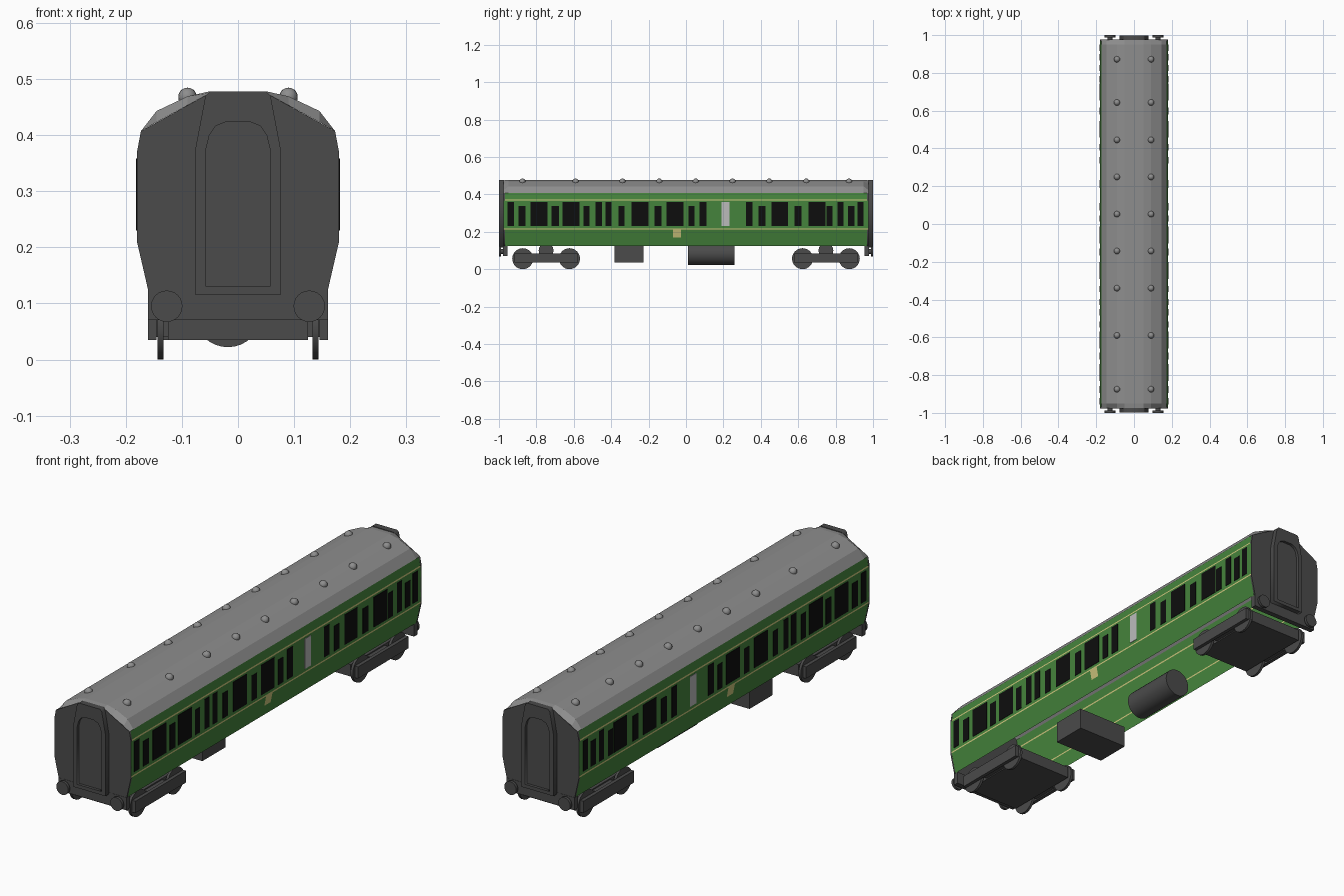
import bpy, bmesh, math
from mathutils import Matrix

if "Cube" in bpy.data.objects:
    bpy.data.objects.remove(bpy.data.objects["Cube"])


def material(name, r, g, b):
    m = bpy.data.materials.new(name)
    m.diffuse_color = (r, g, b, 1)
    m.use_nodes = True
    m.node_tree.nodes["Principled BSDF"].inputs["Base Color"].default_value = m.diffuse_color
    return m


GREEN = material("green_paint", 0.06, 0.23, 0.045)
YELLOW = material("yellow_lining", 0.6, 0.55, 0.2)
ROOF = material("roof_grey", 0.27, 0.27, 0.27)
DARK = material("dark_grey", 0.07, 0.07, 0.07)
GLASS = material("dark_glass", 0.004, 0.004, 0.004)
PALE = material("pale_glass", 0.5, 0.5, 0.5)


def finish(name, bm, mats, smooth=False):
    bmesh.ops.recalc_face_normals(bm, faces=bm.faces)
    me = bpy.data.meshes.new(name)
    bm.to_mesh(me)
    bm.free()
    for m in mats:
        me.materials.append(m)
    ob = bpy.data.objects.new(name, me)
    bpy.context.collection.objects.link(ob)
    if smooth:
        bpy.ops.object.select_all(action='DESELECT')
        ob.select_set(True)
        bpy.context.view_layer.objects.active = ob
        bpy.ops.object.shade_smooth_by_angle(angle=math.radians(35))
    return ob


def add_box(bm, x0, x1, y0, y1, z0, z1):
    m = Matrix.Translation(((x0 + x1) / 2, (y0 + y1) / 2, (z0 + z1) / 2)) @ \
        Matrix.Diagonal((x1 - x0, y1 - y0, z1 - z0, 1))
    bmesh.ops.create_cube(bm, size=1, matrix=m)


def box(name, dims, mat):
    bm = bmesh.new()
    add_box(bm, *dims)
    return finish(name, bm, [mat])


def add_cyl(bm, centre, r, length, axis, seg=32):
    rot = Matrix.Rotation(math.pi / 2, 4, 'Y' if axis == 'x' else 'X')
    bmesh.ops.create_cone(bm, cap_ends=True, segments=seg, radius1=r, radius2=r,
                          depth=length, matrix=Matrix.Translation(centre) @ rot)


def loft(name, rings, mats, pick=lambda i: 0):
    # rings: list of (y, [(x, z), ...]) sections joined into an open skin
    bm = bmesh.new()
    rows = [[bm.verts.new((x, y, z)) for x, z in pts] for y, pts in rings]
    for a, b in zip(rows, rows[1:]):
        for i in range(len(a) - 1):
            bm.faces.new((a[i], a[i + 1], b[i + 1], b[i])).material_index = pick(i)
    return finish(name, bm, mats)


def mirrored(half):
    return half + [(-x, z) for x, z in reversed(half)]


END = 0.975

# body sides: open-bottomed skin with two yellow lining strips
side = [(0.16, 0.123), (0.18, 0.212), (0.18, 0.218), (0.18, 0.366), (0.179, 0.372), (0.173, 0.407)]
for s, label in ((1, "right"), (-1, "left")):
    pts = [(s * x, z) for x, z in side]
    loft("side_wall_" + label, [(-END, pts), (END, pts)], [GREEN, YELLOW],
         lambda i: 1 if i in (1, 3) else 0)

# faceted roof, pulled down at both ends
full = mirrored([(0.173, 0.407), (0.145, 0.443), (0.09, 0.469), (0.05, 0.478)])
low = mirrored([(0.173, 0.407), (0.145, 0.423), (0.09, 0.453), (0.05, 0.475)])
loft("roof", [(-END, low), (-0.95, full), (0.95, full), (END, low)], [ROOF])

# roof ventilators
bm = bmesh.new()
for y in (-0.875, -0.59, -0.34, -0.143, 0.052, 0.249, 0.445, 0.643, 0.872):
    for x in (-0.09, 0.09):
        bmesh.ops.create_uvsphere(bm, u_segments=16, v_segments=10, radius=0.0165,
                                  matrix=Matrix.Translation((x, y, 0.468)))
finish("roof_vents", bm, [ROOF], True)

# windows: (start, end, tall) along the side, same on both sides
windows = [(-.955, -.92, 1), (-.895, -.858, 0), (-.831, -.74, 1), (-.718, -.68, 0),
           (-.66, -.57, 1), (-.548, -.515, 0), (-.484, -.45, 1), (-.43, -.397, 1),
           (-.36, -.328, 0), (-.291, -.2, 1), (-.168, -.131, 0), (-.104, -.013, 1),
           (.013, .045, 0), (.072, .11, 1), (.32, .355, 1), (.388, .424, 0),
           (.457, .545, 1), (.58, .617, 0), (.655, .745, 1), (.75, .783, 0),
           (.81, .843, 1), (.865, .9, 0), (.917, .95, 1)]
bm, door, plaque = bmesh.new(), bmesh.new(), bmesh.new()
for s in (1, -1):
    x0, x1 = sorted((s * 0.1802, s * 0.1818))
    for a, b, tall in windows:
        add_box(bm, x0, x1, a, b, 0.23, 0.358 if tall else 0.337)
    add_box(door, x0, x1, 0.19, 0.232, 0.23, 0.358)
    # plaque follows the slope of the lower panel
    plaque.faces.new([plaque.verts.new((s * x, y, z)) for x, y, z in (
        (0.1725, -0.07, 0.17), (0.1725, -0.027, 0.17),
        (0.1815, -0.027, 0.214), (0.1815, -0.07, 0.214))])
finish("windows", bm, [GLASS])
finish("door_windows", door, [PALE])
finish("side_plaques", plaque, [YELLOW])


def plate(name, loops, y, depth):
    # flat upright plate from x-z outlines; a second outline is a hole
    cu = bpy.data.curves.new(name, 'CURVE')
    cu.dimensions, cu.fill_mode, cu.extrude = '2D', 'BOTH', depth / 2
    for pts in loops:
        sp = cu.splines.new('POLY')
        sp.points.add(len(pts) - 1)
        for p, (x, z) in zip(sp.points, pts):
            p.co = (x, z, 0, 1)
        sp.use_cyclic_u = True
    cu.materials.append(DARK)
    ob = bpy.data.objects.new(name, cu)
    ob.rotation_euler.x = math.pi / 2
    ob.location.y = y
    bpy.context.collection.objects.link(ob)
    bpy.ops.object.select_all(action='DESELECT')
    ob.select_set(True)
    bpy.context.view_layer.objects.active = ob
    bpy.ops.object.convert(target='MESH')


wall = mirrored([(0.16, 0.123), (0.18, 0.21), (0.18, 0.37), (0.173, 0.407), (0.05, 0.475)])
frame = mirrored([(0.076, 0.115), (0.076, 0.375), (0.058, 0.47), (0.05, 0.478)])
arch = mirrored([(0.057, 0.13), (0.057, 0.375), (0.051, 0.4), (0.04, 0.416), (0.02, 0.424)])

for s, label in ((-1, "front"), (1, "back")):
    # end wall, gangway frame and recessed gangway door
    plate("end_wall_" + label, [wall], s * (END - 0.002), 0.008)
    plate("gangway_frame_" + label, [frame, arch], s * 0.986, 0.026)
    plate("gangway_door_" + label, [arch], s * 0.981, 0.012)
    # buffer beam and buffers
    box("buffer_beam_" + label, (-0.16, 0.16, *sorted((s * 0.955, s * 0.978)), 0.07, 0.123), DARK)
    bm = bmesh.new()
    for x in (-0.127, 0.127):
        add_cyl(bm, (x, s * 0.994, 0.095), 0.028, 0.012, 'y', 24)
        add_cyl(bm, (x, s * 0.98, 0.095), 0.014, 0.03, 'y', 16)
    finish("buffers_" + label, bm, [DARK], True)

    # bogie: central block, outer side frames and four thin wheels
    yc = s * 0.748
    bm = bmesh.new()
    add_box(bm, -0.125, 0.125, yc - 0.17, yc + 0.17, 0.035, 0.085)
    for x in (-1, 1):
        add_box(bm, *sorted((x * 0.145, x * 0.16)), yc - 0.17, yc + 0.17, 0.035, 0.085)
    add_box(bm, -0.15, 0.15, yc - 0.06, yc + 0.06, 0.04, 0.08)
    add_cyl(bm, (0, yc, 0.1), 0.04, 0.02, 'x', 16)
    finish("bogie_frame_" + label, bm, [DARK])
    bm = bmesh.new()
    for x in (-0.138, 0.138):
        for dy in (-0.125, 0.125):
            add_cyl(bm, (x, yc + dy, 0.056), 0.056, 0.011, 'x')
    finish("wheels_" + label, bm, [DARK], True)

# underframe equipment
box("equipment_box", (-0.14, 0.10, -0.382, -0.227, 0.035, 0.128), DARK)
bm = bmesh.new()
add_cyl(bm, (-0.018, 0.135, 0.082), 0.06, 0.248, 'y')
finish("air_tank", bm, [DARK], True)
